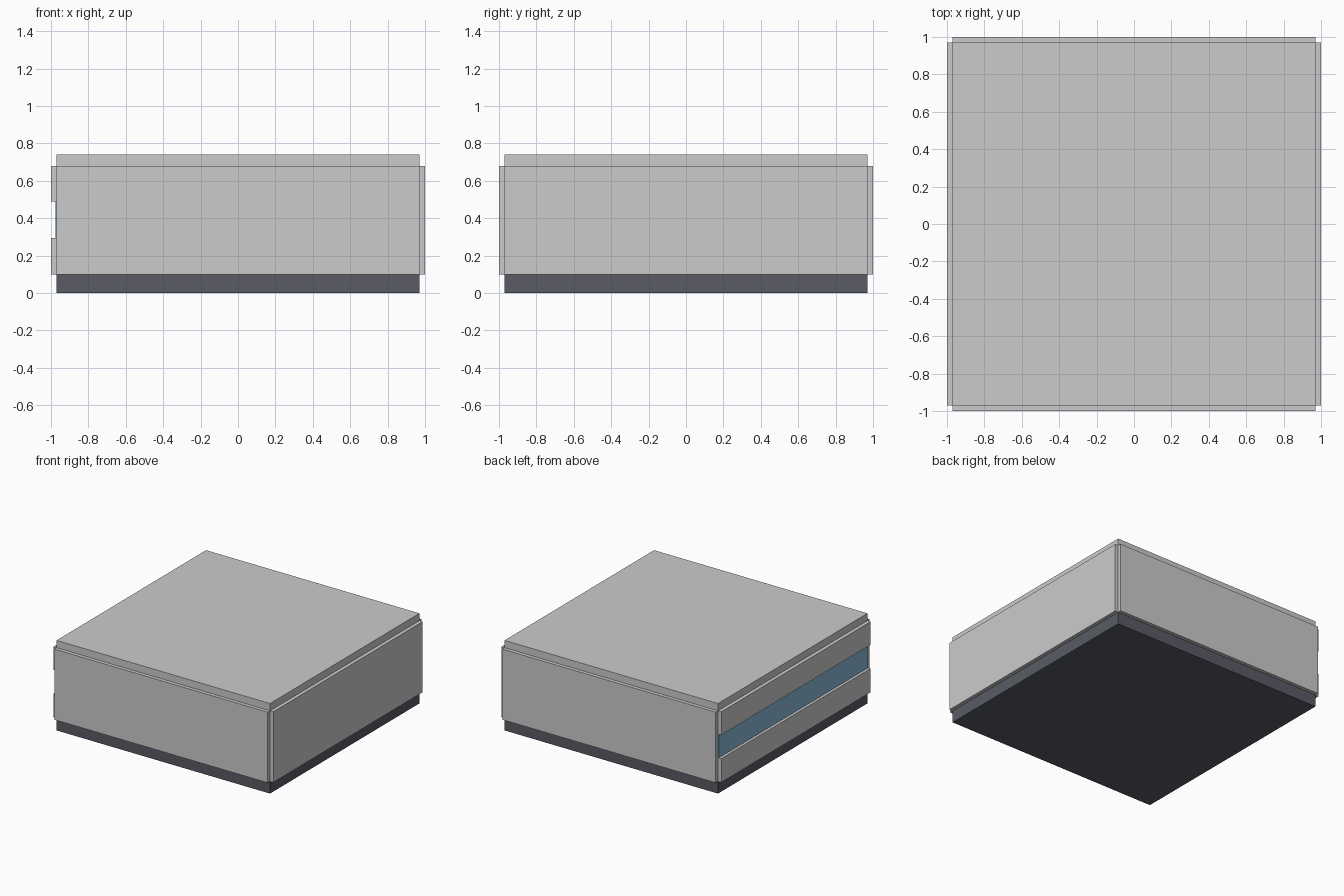
import bpy
import bmesh
from mathutils import Vector

if "Cube" in bpy.data.objects:
    bpy.data.objects.remove(bpy.data.objects["Cube"])


def material(name, color):
    mat = bpy.data.materials.new(name)
    mat.diffuse_color = color
    mat.use_nodes = True
    mat.node_tree.nodes["Principled BSDF"].inputs["Base Color"].default_value = mat.diffuse_color
    return mat


def box(name, lo, hi, mat=None):
    """Axis-aligned box between two corners."""
    lo, hi = Vector(lo), Vector(hi)
    bm = bmesh.new()
    bmesh.ops.create_cube(bm, size=1)
    for v in bm.verts:
        v.co = (lo + hi) / 2 + v.co * (hi - lo)
    mesh = bpy.data.meshes.new(name)
    bm.to_mesh(mesh)
    bm.free()
    obj = bpy.data.objects.new(name, mesh)
    bpy.context.collection.objects.link(obj)
    if mat:
        mesh.materials.append(mat)
    return obj


W, R = 0.97, 1.0                              # core and outer half widths
BASE, WIN_LO, WIN_HI, EAVE, TOP = 0.10, 0.295, 0.49, 0.68, 0.74

dark = material("dark_base", (0.10, 0.105, 0.13, 1))
glass = material("blue_glass", (0.25, 0.48, 0.68, 1))

# Plinth and core block
box("plinth", (-W, -W, 0), (W, W, BASE), dark)
box("core_block", (-W, -W, BASE), (W, W, TOP))

# Solid wall panels on front, back and right
box("front_panel", (-W, -R, BASE), (W, -W, EAVE))
box("back_panel", (-W, W, BASE), (W, R, EAVE))
box("right_panel", (W, -W, BASE), (R, W, EAVE))

# Left wall: two panels with a recessed window band between
for name, z0, z1 in (("lower", BASE, WIN_LO), ("upper", WIN_HI, EAVE)):
    box(f"left_{name}_panel", (-R, -W, z0), (-W, W, z1))
box("window_band", (-0.977, -W, WIN_LO), (-W, W, WIN_HI), glass)
